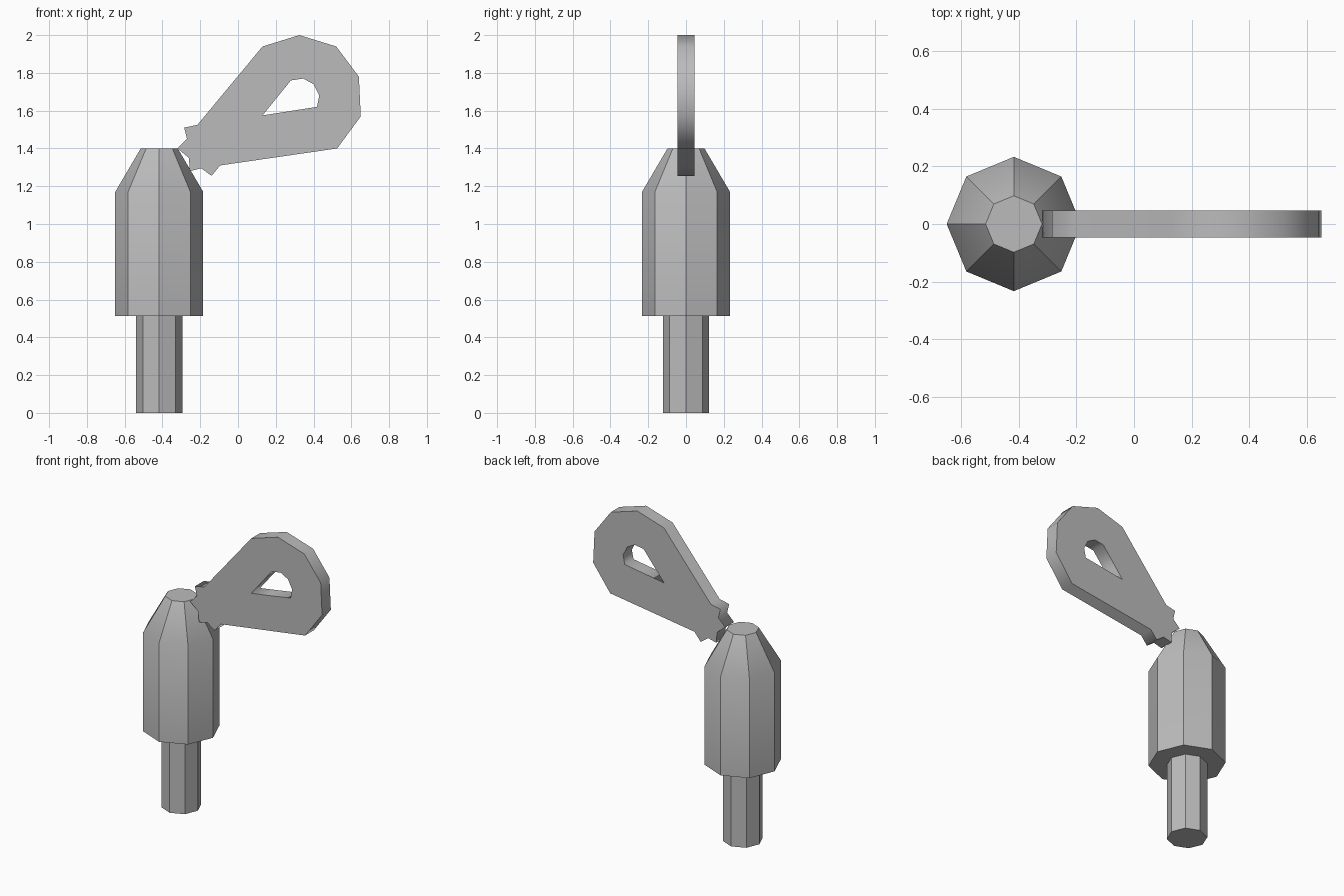
import bpy, bmesh
from math import cos, sin, pi, radians

cube = bpy.data.objects.get("Cube")
if cube:
    bpy.data.objects.remove(cube, do_unlink=True)

grey = bpy.data.materials.new("plain_grey")
grey.use_nodes = True
colour = (0.5, 0.5, 0.5, 1)
grey.diffuse_color = colour
grey.node_tree.nodes["Principled BSDF"].inputs["Base Color"].default_value = colour

POST_X = -0.417


def lathe(name, profile, sides=8):
    """Closed faceted solid through (radius, height) rings."""
    bm = bmesh.new()
    rings = [[bm.verts.new((POST_X + r * cos(2 * pi * i / sides),
                            r * sin(2 * pi * i / sides), z))
              for i in range(sides)] for r, z in profile]
    for low, high in zip(rings, rings[1:]):
        for i in range(sides):
            j = (i + 1) % sides
            bm.faces.new((low[i], low[j], high[j], high[i]))
    bm.faces.new(rings[0][::-1])
    bm.faces.new(rings[-1])
    mesh = bpy.data.meshes.new(name)
    bm.to_mesh(mesh)
    bm.free()
    obj = bpy.data.objects.new(name, mesh)
    bpy.context.collection.objects.link(obj)
    return obj


def plate(name, loops, half_thickness):
    """Upright flat plate; the first loop is the outline, the rest are holes."""
    curve = bpy.data.curves.new(name, 'CURVE')
    curve.dimensions = '2D'
    curve.fill_mode = 'BOTH'
    curve.extrude = half_thickness
    for loop in loops:
        spline = curve.splines.new('POLY')
        spline.points.add(len(loop) - 1)
        for point, (x, z) in zip(spline.points, loop):
            point.co = (x, z, 0, 1)
        spline.use_cyclic_u = True
    obj = bpy.data.objects.new(name, curve)
    obj.rotation_euler.x = radians(90)
    bpy.context.collection.objects.link(obj)
    select(obj)
    bpy.ops.object.convert(target='MESH')
    return bpy.context.object


def select(obj):
    bpy.ops.object.select_all(action='DESELECT')
    obj.select_set(True)
    bpy.context.view_layer.objects.active = obj


# Post: thin stem below a tapered barrel
stem = lathe("stem", [(0.122, 0), (0.122, 0.514)])
barrel = lathe("barrel", [(0.233, 0.514), (0.233, 1.17), (0.098, 1.40)])

# Leaning paddle with a notched neck and a teardrop hole
outline = [(-0.32, 1.40), (-0.27, 1.45), (-0.285, 1.51), (-0.215, 1.525),
           (0.13, 1.94), (0.325, 2.0), (0.52, 1.94), (0.64, 1.78),
           (0.65, 1.57), (0.525, 1.40), (-0.095, 1.31), (-0.14, 1.255),
           (-0.195, 1.295), (-0.255, 1.28), (-0.26, 1.35)]
hole = [(0.13, 1.575), (0.28, 1.76), (0.345, 1.77), (0.40, 1.74),
        (0.43, 1.68), (0.418, 1.62)]
paddle = plate("paddle", [outline, hole], 0.046)

for obj in (stem, barrel, paddle):
    obj.data.materials.clear()
    obj.data.materials.append(grey)

# Only the shallow shoulder crease of the barrel is soft
select(barrel)
bpy.ops.object.shade_smooth_by_angle(angle=radians(32))
